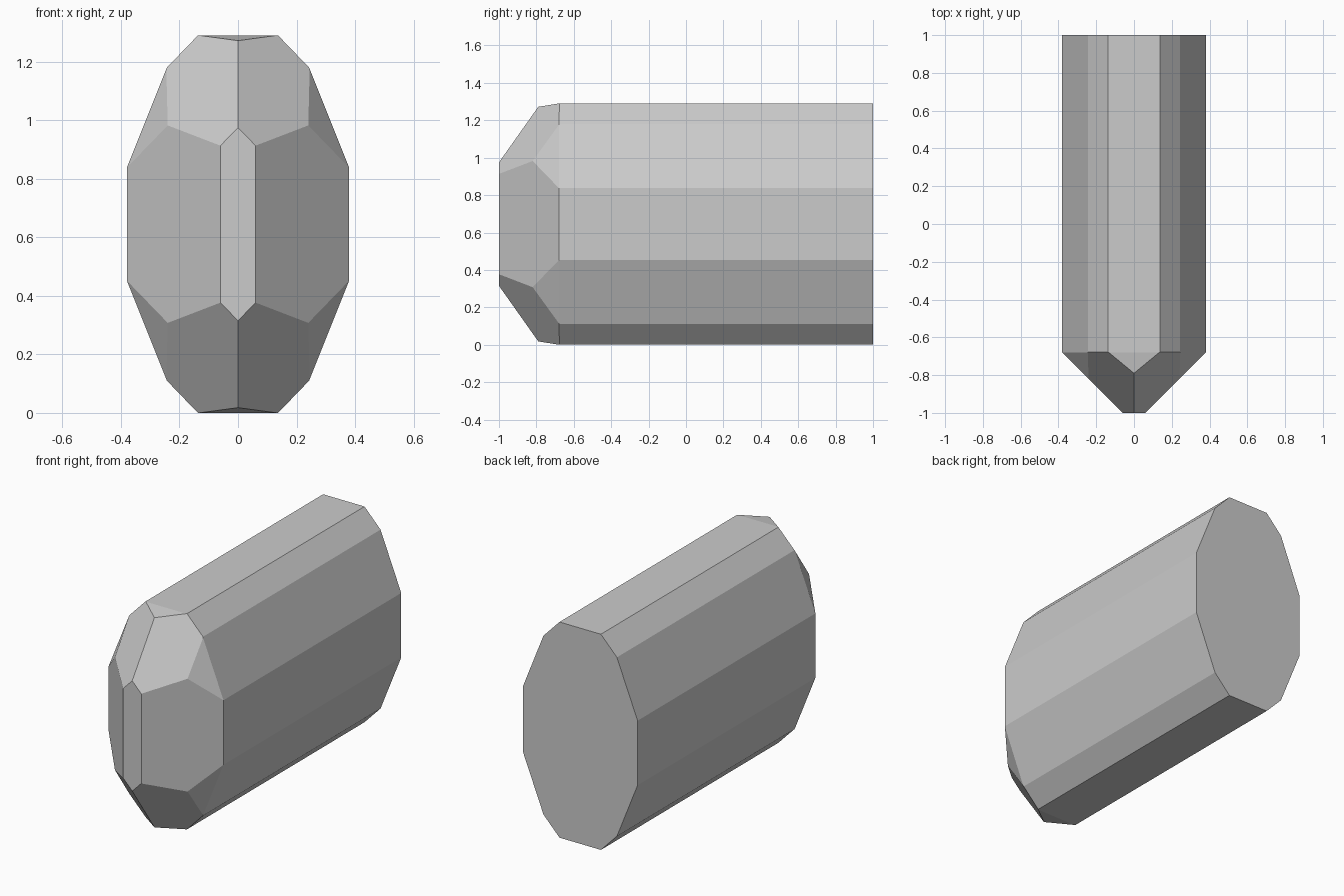
import bpy, bmesh
from mathutils import Matrix, Vector

cube = bpy.data.objects.get("Cube")
if cube:
    bpy.data.objects.remove(cube, do_unlink=True)

# Pale grey stone
stone = bpy.data.materials.new("pale_grey")
stone.use_nodes = True
grey = (0.6, 0.6, 0.6, 1)
stone.diffuse_color = grey
stone.node_tree.nodes["Principled BSDF"].inputs["Base Color"].default_value = grey

# Block that the facets are cut from
bm = bmesh.new()
bmesh.ops.create_cube(bm, size=2, matrix=Matrix.Diagonal((0.38, 1, 0.645, 1)))


def cut(point, normal):
    """Slice off everything beyond a facet plane and cap the hole."""
    geom = bm.verts[:] + bm.edges[:] + bm.faces[:]
    res = bmesh.ops.bisect_plane(bm, geom=geom, dist=1e-5, plane_co=point,
                                 plane_no=normal, clear_outer=True)
    rim = [e for e in res["geom_cut"] if isinstance(e, bmesh.types.BMEdge) and e.is_boundary]
    if rim:
        bmesh.ops.holes_fill(bm, edges=rim, sides=0)


# Facets of one quarter: point on the plane, outward normal
facets = [
    ((0.38, 0, 0.193), (0.342, 0, 0.137)),               # long side bevel
    ((0.243, 0, 0.535), (0.11, 0, 0.106)),               # long shoulder bevel
    ((0.38, -0.68, 0), (1, -1, 0)),                      # front cheek
    ((0, -1, 0.33), (1.03, -1.414, 1)),                  # front slope
    ((0.38, -0.68, 0.193), (0.0462, -0.0271, 0.0185)),   # corner triangle
    ((0, -0.68, 0.645), (0, -0.018, 0.11)),              # tip cap
]
for point, normal in facets:
    for sx in (1, -1):
        for sz in (1, -1):
            flip = Vector((sx, 1, sz))
            cut(Vector(point) * flip, Vector(normal) * flip)

# Finish the crystal standing on the ground
bmesh.ops.remove_doubles(bm, verts=bm.verts, dist=0.004)
bmesh.ops.translate(bm, verts=bm.verts, vec=(0, 0, 0.645))
bmesh.ops.recalc_face_normals(bm, faces=bm.faces)
mesh = bpy.data.meshes.new("crystal")
bm.to_mesh(mesh)
bm.free()
mesh.materials.append(stone)
crystal = bpy.data.objects.new("crystal", mesh)
bpy.context.collection.objects.link(crystal)
